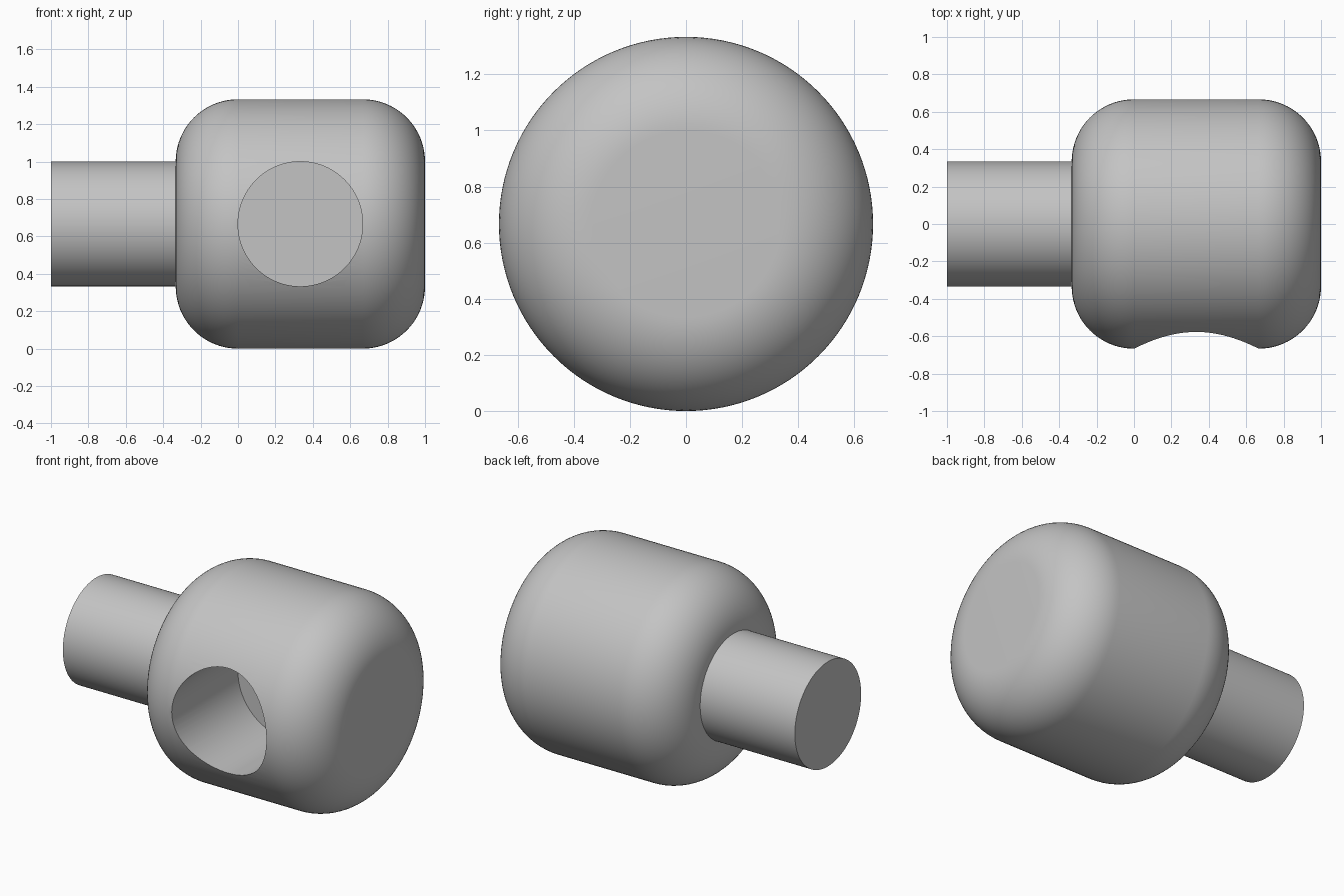
import bpy
import bmesh
from math import sin, cos, pi, radians
from mathutils import Matrix, Vector

cube = bpy.data.objects.get("Cube")
if cube:
    bpy.data.objects.remove(cube, do_unlink=True)

R = 1 / 3          # shaft, bore and rounding radius
AXIS_Z = 2 * R     # height of the turning axis
SIDES = 128

grey = bpy.data.materials.new("plain grey")
grey.use_nodes = True
colour = (0.55, 0.55, 0.55, 1)
grey.diffuse_color = colour
grey.node_tree.nodes["Principled BSDF"].inputs["Base Color"].default_value = colour


def add_object(name, bm):
    bmesh.ops.recalc_face_normals(bm, faces=bm.faces)
    mesh = bpy.data.meshes.new(name)
    bm.to_mesh(mesh)
    bm.free()
    mesh.materials.append(grey)
    obj = bpy.data.objects.new(name, mesh)
    bpy.context.collection.objects.link(obj)
    return obj


def arc(centre_x, start, end, steps=20):
    """Quarter round in the profile, as (x, radius) pairs."""
    angles = [start + (end - start) * i / steps for i in range(steps + 1)]
    return [(centre_x + R * cos(a), R + R * sin(a)) for a in angles]


# Turned body: slim shaft running into a thick, round-edged head
profile = [(-1, 0), (-1, R)] + arc(0, pi, pi / 2) + arc(2 * R, pi / 2, 0) + [(1, 0)]
bm = bmesh.new()
verts = [bm.verts.new((x, 0, AXIS_Z + r)) for x, r in profile]
edges = [bm.edges.new(pair) for pair in zip(verts, verts[1:])]
bmesh.ops.spin(bm, geom=verts + edges, cent=Vector((0, 0, AXIS_Z)),
               axis=Vector((1, 0, 0)), angle=2 * pi, steps=SIDES)
bmesh.ops.remove_doubles(bm, verts=bm.verts, dist=0.0001)
body = add_object("shaft_and_head", bm)

# Blind bore from the front, ending flat on the turning axis
bm = bmesh.new()
bmesh.ops.create_cone(bm, cap_ends=True, segments=SIDES, radius1=R, radius2=R, depth=1,
                      matrix=Matrix.Translation((R, -0.5, AXIS_Z)) @ Matrix.Rotation(pi / 2, 4, "X"))
bore = add_object("bore_cutter", bm)
bore.hide_render = True

cut = body.modifiers.new("front bore", "BOOLEAN")
cut.operation = "DIFFERENCE"
cut.solver = "EXACT"
cut.object = bore

bpy.ops.object.select_all(action="DESELECT")
body.select_set(True)
bpy.context.view_layer.objects.active = body
bpy.ops.object.modifier_apply(modifier=cut.name)
bpy.data.objects.remove(bore, do_unlink=True)
bpy.ops.object.shade_smooth_by_angle(angle=radians(30))
